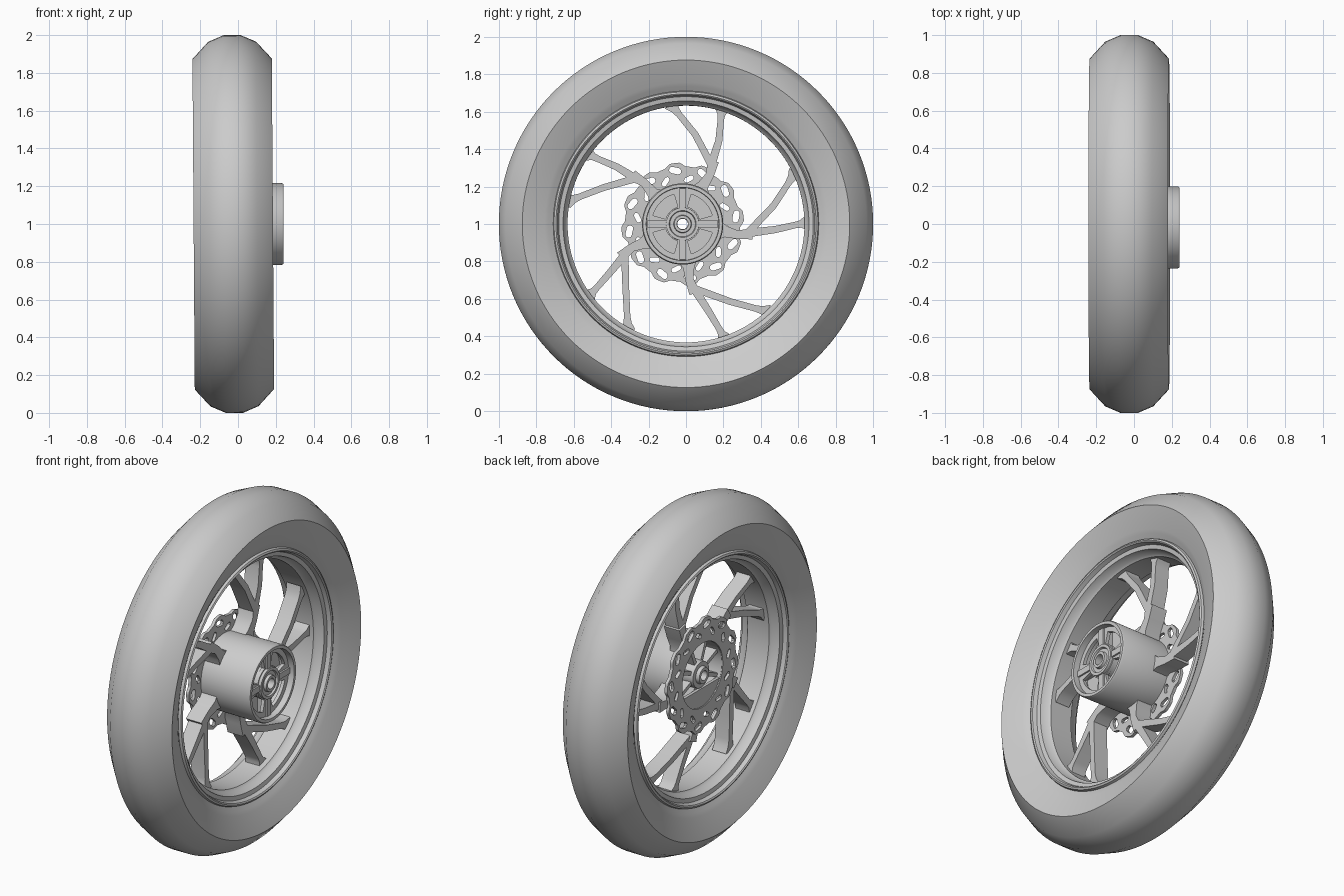
import bpy, bmesh
from math import sin, cos, radians, pi, hypot
from mathutils import Matrix

if "Cube" in bpy.data.objects:
    bpy.data.objects.remove(bpy.data.objects["Cube"])

HUB_Y = -0.018           # hub and brake disc sit slightly off the tyre centre
MID_X = -0.025           # middle of tyre and rim
TILT = Matrix.Translation((0, 0, 1)) @ Matrix.Rotation(-0.007, 4, 'Y') @ Matrix.Translation((0, 0, -1))


def finish(ob, angle=35):
    bpy.ops.object.select_all(action='DESELECT')
    ob.select_set(True)
    bpy.context.view_layer.objects.active = ob
    bpy.ops.object.shade_smooth_by_angle(angle=radians(angle))


def lathe(name, profile, cy=0.0, n=96, matrix=None):
    """Spin a closed (x, radius) profile around the wheel axis."""
    bm = bmesh.new()
    rings = [[bm.verts.new((x, cy + r * cos(2 * pi * i / n), 1 + r * sin(2 * pi * i / n)))
              for x, r in profile] for i in range(n)]
    m = len(profile)
    for i in range(n):
        a, b = rings[i], rings[(i + 1) % n]
        for j in range(m):
            k = (j + 1) % m
            bm.faces.new((a[j], a[k], b[k], b[j]))
    bmesh.ops.recalc_face_normals(bm, faces=bm.faces)
    if matrix:
        bm.transform(matrix)
    me = bpy.data.meshes.new(name)
    bm.to_mesh(me)
    bm.free()
    ob = bpy.data.objects.new(name, me)
    bpy.context.collection.objects.link(ob)
    finish(ob)
    return ob


def plate(name, loops, x0, x1, cy=0.0):
    """Flat part seen from the side: outline plus holes, thickened along x."""
    cu = bpy.data.curves.new(name, 'CURVE')
    cu.dimensions = '2D'
    cu.fill_mode = 'BOTH'
    cu.extrude = (x1 - x0) / 2
    for loop in loops:
        sp = cu.splines.new('POLY')
        sp.points.add(len(loop) - 1)
        for p, (u, v) in zip(sp.points, loop):
            p.co = (u, v, 0, 1)
        sp.use_cyclic_u = True
    ob = bpy.data.objects.new(name, cu)
    bpy.context.collection.objects.link(ob)
    bpy.ops.object.select_all(action='DESELECT')
    ob.select_set(True)
    bpy.context.view_layer.objects.active = ob
    bpy.ops.object.convert(target='MESH')
    ob = bpy.context.view_layer.objects.active
    bm = bmesh.new()
    bm.from_mesh(ob.data)
    bmesh.ops.remove_doubles(bm, verts=bm.verts, dist=1e-5)
    bm.transform(Matrix(((0, 0, 1, (x0 + x1) / 2), (1, 0, 0, cy), (0, 1, 0, 1), (0, 0, 0, 1))))
    bmesh.ops.recalc_face_normals(bm, faces=bm.faces)
    bm.to_mesh(ob.data)
    bm.free()
    finish(ob)
    return ob


def polar(r, deg, oy=0.0):
    return (oy + r * cos(radians(deg)), r * sin(radians(deg)))


def circle(r, n=64):
    return [polar(r, 360 * i / n) for i in range(n)]


def sector(r0, r1, a0, a1, n=8):
    """Window bounded by two arcs."""
    arc = [a0 + (a1 - a0) * i / n for i in range(n + 1)]
    return [polar(r1, a) for a in arc] + [polar(r0, a) for a in reversed(arc)]


def strip(points):
    """Outline around a centre line of (point, width)."""
    left, right = [], []
    for i, (p, w) in enumerate(points):
        a = points[max(i - 1, 0)][0]
        b = points[min(i + 1, len(points) - 1)][0]
        d = hypot(b[0] - a[0], b[1] - a[1])
        nx, ny = -(b[1] - a[1]) / d * w / 2, (b[0] - a[0]) / d * w / 2
        left.append((p[0] + nx, p[1] + ny))
        right.append((p[0] - nx, p[1] - ny))
    return left + right[::-1]


def slot(r, deg, tilt, length, width):
    """Rounded slot centred at a polar position."""
    c, t = polar(r, deg), radians(deg + tilt)
    pts = []
    for i in range(12):
        a = pi * (i if i < 6 else i - 1) / 5 - pi / 2 if i < 6 else pi * (i - 6) / 5 + pi / 2
        u = width / 2 * cos(a) + (length - width) / 2 * (1 if i < 6 else -1)
        v = width / 2 * sin(a)
        pts.append((c[0] + u * cos(t) - v * sin(t), c[1] + u * sin(t) + v * cos(t)))
    return pts


def mirrored(half):
    return [(MID_X + x, r) for x, r in half] + [(MID_X - x, r) for x, r in reversed(half)]


# Tyre and stepped rim
lathe("tyre", mirrored([(.13, .70), (.152, .735), (.163, .755), (.21, .875), (.127, .965), (.045, 1.0)]),
      n=128, matrix=TILT)
lathe("rim", mirrored([(.07, .633), (.08, .645), (.122, .657), (.127, .68), (.15, .688),
                       (.155, .695), (.15, .705), (.135, .71), (.135, .73)]), n=128, matrix=TILT)

# Hub barrel, open on both ends
lathe("hub", [(-.09, .205), (-.08, .215), (.232, .217), (.24, .212), (.24, .195), (.15, .19), (.15, .03),
              (.0, .03), (.0, .185), (-.09, .185)], HUB_Y)

# Outer hub face: plate with four windows, cross ribs and stepped centre boss
plate("hub_face", [circle(.194), circle(.05)] +
      [sector(.095, .165, a - 29, a + 29) for a in (45, 135, 225, 315)], .185, .205, HUB_Y)
for k in range(4):
    a = 90 * k
    plate("hub_face_rib", [strip([(polar(.08, a), .035), (polar(.19, a), .035)])], .15, .215, HUB_Y)
lathe("hub_boss", [(.15, .03), (.228, .03), (.228, .045), (.212, .048), (.212, .068),
                   (.222, .072), (.222, .088), (.15, .09)], HUB_Y, 48)

# Inner hub side: ribs, bearing boss, lower cover
for k in range(8):
    a = 22.5 + 45 * k
    plate("hub_inner_rib", [strip([(polar(.06, a), .022), (polar(.19, a), .022)])], -.07, .005, HUB_Y)
lathe("bearing_boss", [(.005, .028), (-.105, .028), (-.105, .045), (-.085, .05), (-.085, .075), (.005, .08)],
      HUB_Y, 48)
plate("hub_inner_cover", [[polar(.19, 205 + 130 * i / 24) for i in range(25)]], -.088, -.07, HUB_Y)

# Brake disc with scalloped edge and slots
wave = []
for i in range(240):
    s = sin(12 * 2 * pi * i / 240)
    wave.append(polar(.318 + .01 * max(-1, min(1, 1.8 * s)), 1.5 * i))
holes = [slot(.288, 30 * k + 8, 70, .066, .034) for k in range(12)]
holes += [slot(.243, 30 * k + 22, 125, .055, .026) for k in range(12)]
plate("brake_disc", [wave, circle(.187)] + holes, -.095, -.077, HUB_Y)

# Five forked spokes
for k in range(5):
    t = 72 * k
    root = polar(.20, 62 + t, HUB_Y)
    neck = polar(.30, 61 + t, HUB_Y)
    joint = polar(.35, 64 + t, HUB_Y)
    plate("spoke_root", [strip([(root, .10), (polar(.235, 62 + t, HUB_Y), .06), (neck, .045),
                                (polar(.375, 64 + t, HUB_Y), .06)])], -.08, .02)
    plate("spoke_long", [strip([(joint, .04), (polar(.48, 84 + t), .036), (polar(.585, 93.5 + t), .034),
                                (polar(.615, 95.5 + t), .045), (polar(.645, 97 + t), .085)])], -.07, .02)
    plate("spoke_short", [strip([(joint, .045), (polar(.48, 68.5 + t), .038), (polar(.585, 71.5 + t), .034),
                                 (polar(.612, 72 + t), .04), (polar(.645, 72.5 + t), .08)])], -.07, .02)
